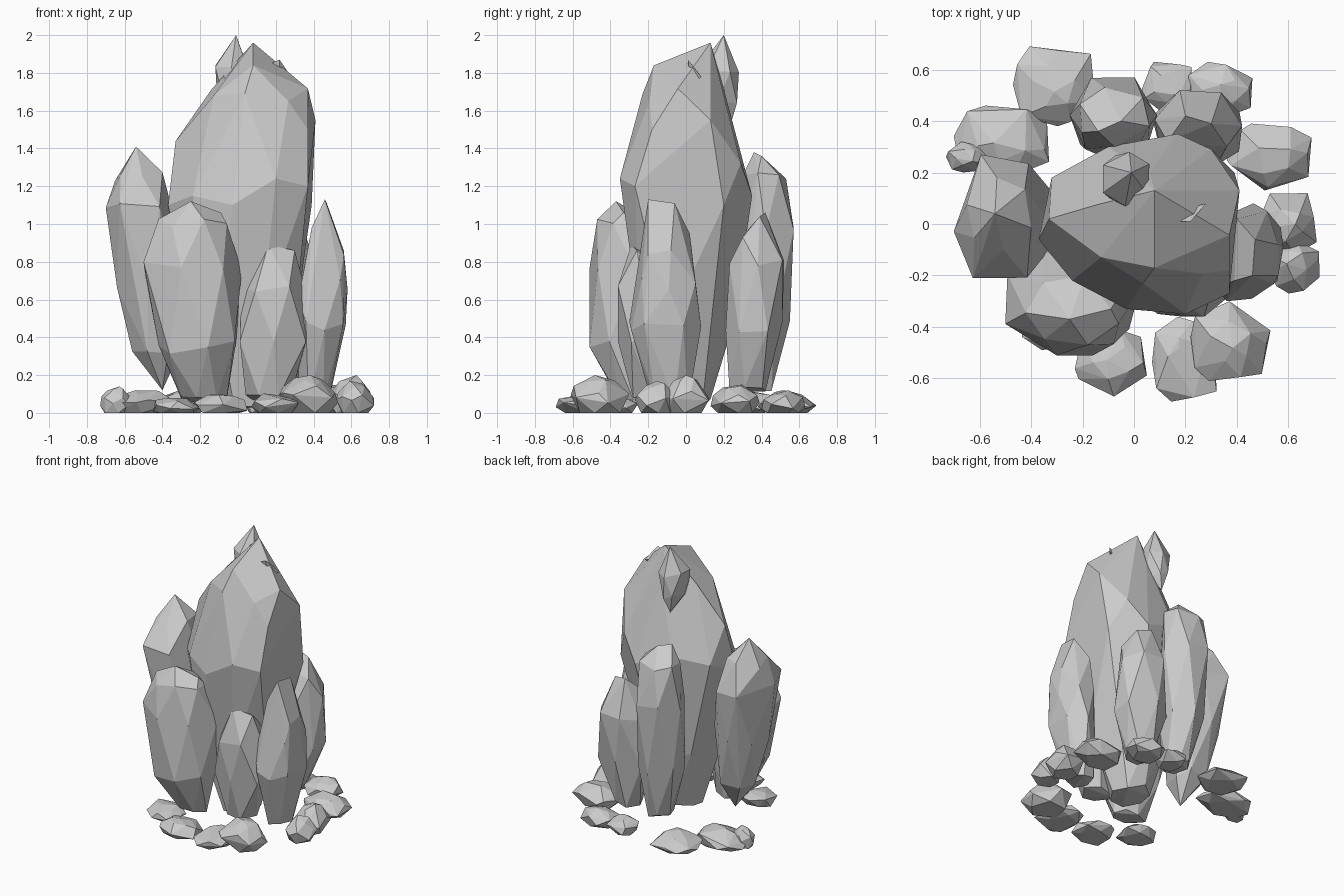
import bpy, bmesh, random
from math import cos, sin, pi


def rock(name, rings, tips=(), sides=6, seed=1):
    """Faceted convex rock. rings: (z, x0, x1, y0, y1) extents; tips: extra points."""
    rnd = random.Random(seed)
    pts = list(tips)
    for k, (z, x0, x1, y0, y1) in enumerate(rings):
        phase = 0.5 * (k % 2) + rnd.uniform(-0.15, 0.15)
        ring = []
        for i in range(sides):
            a = 2 * pi * (i + phase + rnd.uniform(-0.15, 0.15)) / sides
            ring.append((cos(a), sin(a), rnd.uniform(-1, 1)))
        xs, ys = [p[0] for p in ring], [p[1] for p in ring]
        dz = 0.1 * (y1 - y0)
        for px, py, pz in ring:
            u = (px - min(xs)) / (max(xs) - min(xs))
            v = (py - min(ys)) / (max(ys) - min(ys))
            pts.append((x0 + u * (x1 - x0), y0 + v * (y1 - y0),
                        max(0.0, z + pz * dz) if z > 0 else 0.0))
    bm = bmesh.new()
    for p in pts:
        bm.verts.new(p)
    res = bmesh.ops.convex_hull(bm, input=bm.verts[:])
    junk = {g for g in res["geom_interior"] + res["geom_unused"]
            if isinstance(g, bmesh.types.BMVert)}
    bmesh.ops.delete(bm, geom=list(junk), context='VERTS')
    bmesh.ops.dissolve_limit(bm, angle_limit=0.12, verts=bm.verts[:], edges=bm.edges[:])
    bmesh.ops.recalc_face_normals(bm, faces=bm.faces[:])
    me = bpy.data.meshes.new(name)
    bm.to_mesh(me)
    bm.free()
    ob = bpy.data.objects.new(name, me)
    bpy.context.collection.objects.link(ob)
    return ob


# Tall central rock: narrow foot, broad shoulders, sloping ridge
rock("main_rock", [(0.05, -0.10, 0.16, -0.14, 0.13),
                   (0.50, -0.26, 0.30, -0.25, 0.25),
                   (1.68, -0.14, 0.37, -0.23, 0.20)],
     [(0.08, 0.13, 1.96), (0.08, -0.17, 1.84), (-0.37, -0.06, 1.10),
      (-0.32, 0.18, 1.20), (-0.24, -0.22, 1.15), (-0.03, -0.33, 1.10),
      (0.20, -0.35, 1.24), (0.37, -0.27, 1.20), (0.41, 0.13, 1.55),
      (0.39, 0.20, 1.10), (0.30, 0.29, 1.32), (0.17, 0.35, 1.15),
      (-0.10, 0.30, 1.25), (0.37, -0.18, 1.50), (-0.33, 0.02, 1.44)], 7, 4)

# Surrounding upright rocks
rock("left_rock", [(0.32, -0.56, -0.32, -0.12, 0.14),
                   (0.70, -0.64, -0.32, -0.18, 0.22),
                   (1.07, -0.70, -0.34, -0.21, 0.27),
                   (1.25, -0.65, -0.40, -0.10, 0.18)],
     [(-0.54, 0.04, 1.41), (-0.40, 0.0, 0.12)], 6, 2)
rock("front_left_rock", [(0.07, -0.30, -0.06, -0.36, -0.18),
                         (0.35, -0.42, -0.01, -0.51, -0.12),
                         (0.76, -0.50, 0.02, -0.51, -0.10),
                         (1.00, -0.42, -0.06, -0.47, -0.20)],
     [(-0.25, -0.37, 1.12), (-0.09, -0.33, 1.06)], 7, 3)
rock("front_mid_rock", [(0.08, 0.04, 0.28, -0.28, -0.10),
                        (0.40, 0.01, 0.37, -0.36, -0.06),
                        (0.66, 0.02, 0.36, -0.36, -0.06)],
     [(0.16, -0.29, 0.89), (0.30, -0.26, 0.86), (0.14, -0.15, 0.84)], 6, 5)
rock("right_rock", [(0.06, 0.32, 0.48, -0.18, 0.01),
                    (0.45, 0.32, 0.57, -0.29, 0.08),
                    (0.68, 0.33, 0.58, -0.27, 0.05)],
     [(0.46, -0.20, 1.13), (0.47, -0.06, 1.11), (0.39, -0.22, 0.98),
      (0.56, -0.08, 0.86), (0.56, -0.20, 0.84), (0.32, -0.25, 0.60),
      (0.36, -0.30, 0.48), (0.40, 0.02, 0.95)], 6, 6)
rock("back_right_rock", [(0.13, 0.14, 0.32, 0.23, 0.42),
                         (0.45, 0.07, 0.41, 0.21, 0.51),
                         (0.80, 0.08, 0.42, 0.23, 0.52)],
     [(0.20, 0.42, 1.06), (0.30, 0.39, 1.04), (0.13, 0.32, 0.96),
      (0.36, 0.30, 0.93)], 6, 7)
rock("back_rock", [(0.13, -0.14, 0.03, 0.28, 0.46),
                   (0.50, -0.22, 0.06, 0.24, 0.55),
                   (0.97, -0.25, 0.09, 0.27, 0.57),
                   (1.25, -0.21, 0.06, 0.30, 0.53)],
     [(-0.14, 0.36, 1.38), (-0.05, 0.40, 1.36)], 6, 8)

# Small crystals growing from the top
rock("top_crystal", [(1.66, -0.11, 0.04, 0.08, 0.27),
                     (1.82, -0.12, 0.06, 0.07, 0.28)],
     [(-0.01, 0.20, 2.0), (-0.04, 0.24, 1.54)], 6, 9)
rock("top_chip", [(1.80, 0.18, 0.24, 0.02, 0.06)],
     [(0.22, 0.01, 1.87), (0.28, 0.08, 1.78), (0.15, 0.01, 1.84),
      (0.24, 0.05, 1.75)], 5, 10)

# Ring of loose stones: (x0, x1, y0, y1, height)
stones = [(-0.47, -0.15, 0.38, 0.69, 0.12), (-0.70, -0.33, 0.17, 0.46, 0.12),
          (-0.73, -0.57, 0.20, 0.32, 0.14), (0.20, 0.46, 0.40, 0.63, 0.12),
          (0.03, 0.23, 0.42, 0.63, 0.11), (0.36, 0.69, 0.13, 0.39, 0.15),
          (0.48, 0.71, -0.13, 0.12, 0.20), (0.52, 0.72, -0.27, -0.05, 0.17),
          (0.22, 0.53, -0.61, -0.30, 0.20), (0.07, 0.32, -0.69, -0.36, 0.10),
          (-0.23, 0.05, -0.67, -0.40, 0.10), (-0.45, -0.20, -0.49, -0.25, 0.08)]
for n, (x0, x1, y0, y1, h) in enumerate(stones):
    r = random.Random(50 + n)
    w, d = x1 - x0, y1 - y0
    tip = (x0 + w * r.uniform(0.35, 0.65), y0 + d * r.uniform(0.35, 0.65), h)
    rings = [(z * h, x0 + s * w, x1 - s * w, y0 + s * d, y1 - s * d)
             for z, s in ((0.0, 0.15), (0.35, 0.0), (0.6, 0.05), (0.88, 0.25))]
    rock(f"loose_stone_{n + 1}", rings, [tip], 5, 20 + n)
